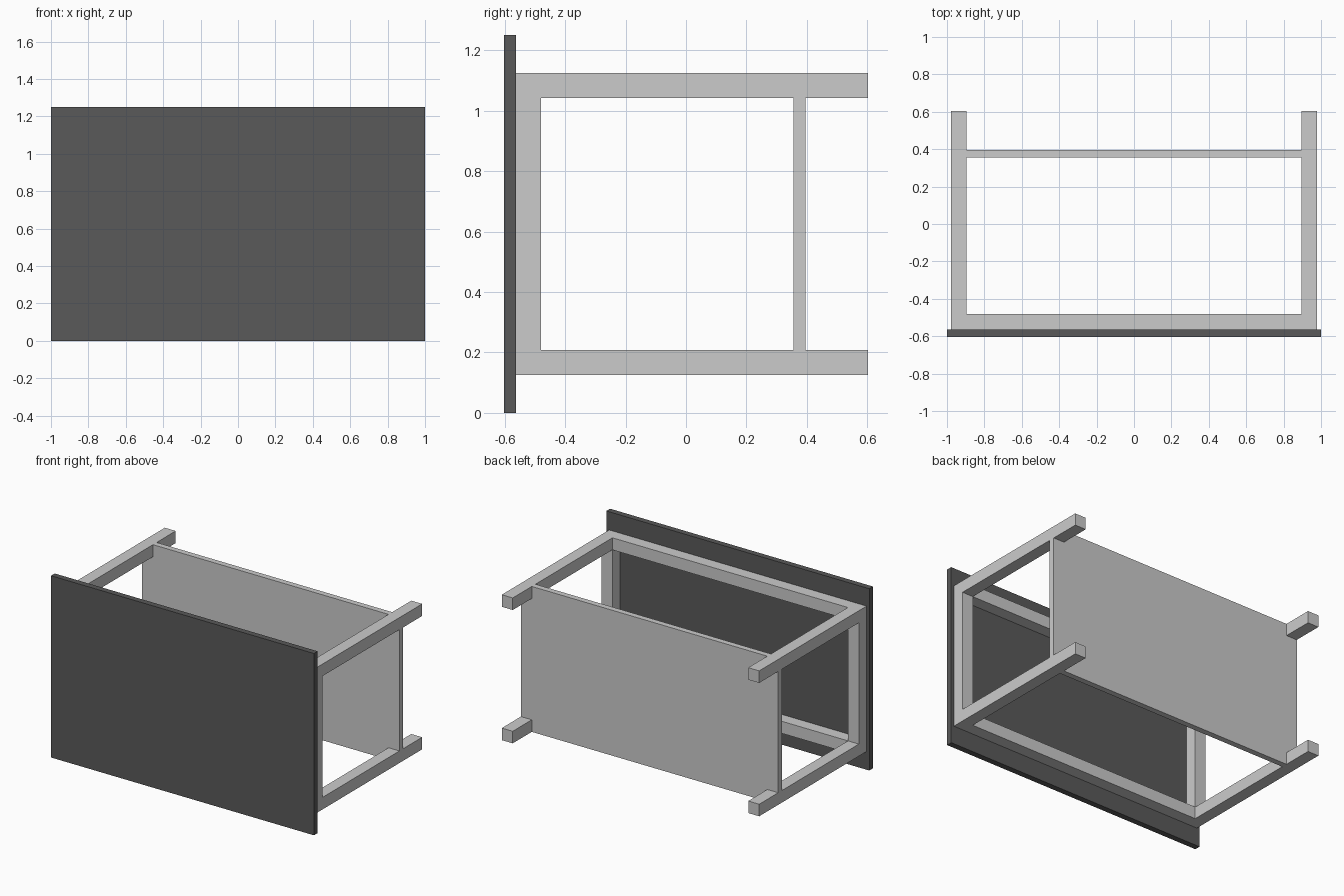
import bpy, bmesh

if "Cube" in bpy.data.objects:
    bpy.data.objects.remove(bpy.data.objects["Cube"])

# Key dimensions (table lying on its front: top panel faces -y)
Y_FRONT, Y_TOP_BACK, Y_END = -0.603, -0.563, 0.603
LEG = 0.083                      # square section of legs and rails
X_OUT = 0.979                    # outer face of the frame
Z_MID, Z_HALF = 0.625, 0.5       # frame centre and half height
X_IN, Z_IN = X_OUT - LEG, Z_HALF - LEG
SHELF_Y0, SHELF_Y1 = 0.356, 0.396


def finish(bm, name, mat=None):
    bmesh.ops.recalc_face_normals(bm, faces=bm.faces)
    mesh = bpy.data.meshes.new(name)
    bm.to_mesh(mesh)
    bm.free()
    if mat:
        mesh.materials.append(mat)
    obj = bpy.data.objects.new(name, mesh)
    bpy.context.collection.objects.link(obj)
    return obj


def box(name, lo, hi, mat=None):
    bm = bmesh.new()
    bmesh.ops.create_cube(bm, size=1)
    for v in bm.verts:
        v.co = [(a + b) / 2 + c * (b - a) for a, b, c in zip(lo, hi, v.co)]
    return finish(bm, name, mat)


dark = bpy.data.materials.new("dark_grey")
dark.diffuse_color = (0.1, 0.1, 0.1, 1)
dark.use_nodes = True
dark.node_tree.nodes["Principled BSDF"].inputs["Base Color"].default_value = dark.diffuse_color

# Table top
box("table_top", (-1, Y_FRONT, 0), (1, Y_TOP_BACK, 1.25), dark)

# Four legs
for side, sx in (("left", -1), ("right", 1)):
    for level, sz in (("lower", -1), ("upper", 1)):
        xs = sorted((sx * X_IN, sx * X_OUT))
        zs = sorted((Z_MID + sz * Z_IN, Z_MID + sz * Z_HALF))
        box(f"{level}_{side}_leg", (xs[0], Y_TOP_BACK, zs[0]), (xs[1], Y_END, zs[1]))

# Rails under the top, fitted between the legs
rail_back = Y_TOP_BACK + LEG
for level, sz in (("lower", -1), ("upper", 1)):
    zs = sorted((Z_MID + sz * Z_IN, Z_MID + sz * Z_HALF))
    box(f"{level}_long_rail", (-X_IN, Y_TOP_BACK, zs[0]), (X_IN, rail_back, zs[1]))
for side, sx in (("left", -1), ("right", 1)):
    xs = sorted((sx * X_IN, sx * X_OUT))
    box(f"{side}_short_rail", (xs[0], Y_TOP_BACK, Z_MID - Z_IN),
        (xs[1], rail_back, Z_MID + Z_IN))

# Shelf panel with its corners notched around the legs
corner = [(X_OUT, Z_IN), (X_IN, Z_IN), (X_IN, Z_HALF)]
outline = corner + [(-x, z) for x, z in reversed(corner)]
outline += [(-x, -z) for x, z in outline]
bm = bmesh.new()
face = bm.faces.new([bm.verts.new((x, SHELF_Y0, Z_MID + z)) for x, z in outline])
ext = bmesh.ops.extrude_face_region(bm, geom=[face])["geom"]
bmesh.ops.translate(bm, vec=(0, SHELF_Y1 - SHELF_Y0, 0),
                    verts=[g for g in ext if isinstance(g, bmesh.types.BMVert)])
finish(bm, "shelf")
